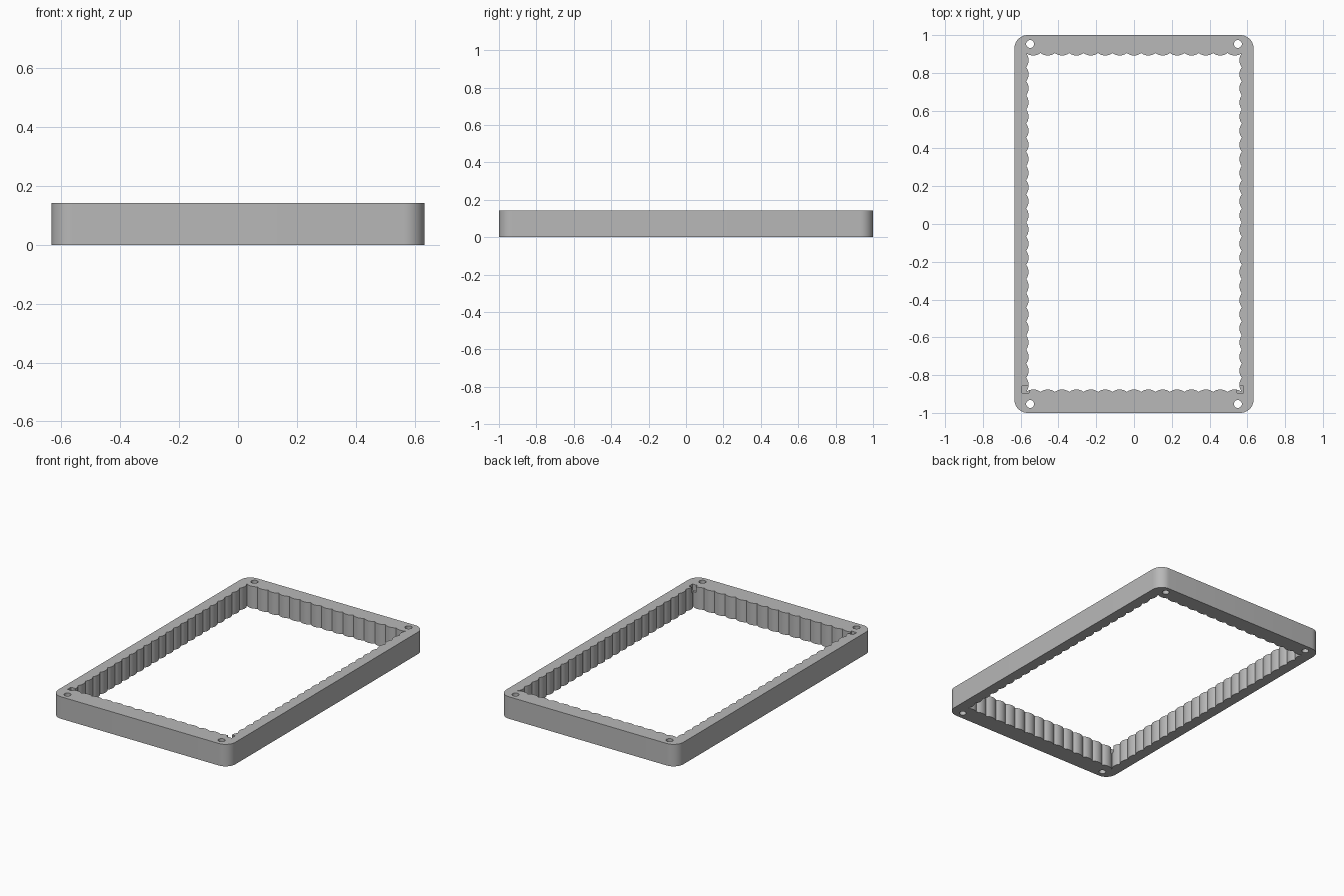
import bpy, bmesh
from math import sin, cos, pi, atan
from mathutils import Vector

if "Cube" in bpy.data.objects:
    bpy.data.objects.remove(bpy.data.objects["Cube"])

HEIGHT = 0.142
HALF_X, HALF_Y, CORNER = 0.633, 1.0, 0.07
IN_X, IN_BACK, IN_FRONT = 0.571, 0.905, -0.889
SAG = 0.013

mat = bpy.data.materials.new("plain grey")
mat.use_nodes = True
grey = (0.48, 0.48, 0.48, 1)
mat.diffuse_color = grey
mat.node_tree.nodes["Principled BSDF"].inputs["Base Color"].default_value = grey


def arc(cx, cy, r, start, sweep, steps):
    return [(cx + r * cos(start + sweep * i / steps),
             cy + r * sin(start + sweep * i / steps)) for i in range(steps + 1)]


def scalloped(a, b, count, steps=8):
    """Row of rounded bumps from a to b, bulging to the left of travel."""
    a, b = Vector(a), Vector(b)
    chord = (b - a) / count
    side = Vector((-chord.y, chord.x)).normalized()
    half = chord.length / 2
    radius = (half ** 2 + SAG ** 2) / (2 * SAG)
    angle = 2 * atan(SAG / half)
    points = []
    for i in range(count):
        centre = a + chord * (i + 0.5) + side * (SAG - radius)
        for j in range(steps):
            t = -angle + 2 * angle * j / steps
            points.append(centre + chord.normalized() * radius * sin(t) + side * radius * cos(t))
    return points


# Outlines: rounded outside, scalloped opening, screw holes
outer = []
for k, (sx, sy) in enumerate([(1, 1), (-1, 1), (-1, -1), (1, -1)]):
    outer += arc(sx * (HALF_X - CORNER), sy * (HALF_Y - CORNER), CORNER, k * pi / 2, pi / 2, 10)

inside = [(-IN_X, IN_FRONT), (IN_X, IN_FRONT), (IN_X, IN_BACK), (-IN_X, IN_BACK)]
opening = []
for k, count in enumerate([15, 24, 15, 24]):
    opening += scalloped(inside[k], inside[(k + 1) % 4], count)

holes = [arc(sx * 0.55, sy * 0.953, 0.021, 0, 2 * pi, 24)[:-1]
         for sx in (-1, 1) for sy in (-1, 1)]

# Flat sheet between the outlines, thickened into the frame
bm = bmesh.new()
for loop in [outer, opening] + holes:
    verts = [bm.verts.new((p[0], p[1], HEIGHT / 2)) for p in loop]
    for i, v in enumerate(verts):
        bm.edges.new((v, verts[(i + 1) % len(verts)]))
bmesh.ops.triangle_fill(bm, edges=bm.edges[:], use_beauty=True, normal=(0, 0, 1))
mesh = bpy.data.meshes.new("frame")
bm.to_mesh(mesh)
bm.free()
frame = bpy.data.objects.new("frame", mesh)
bpy.context.collection.objects.link(frame)
mesh.materials.append(mat)

thick = frame.modifiers.new("thickness", "SOLIDIFY")
thick.thickness = HEIGHT
thick.offset = 0

# Small square pockets in the two front inner corners
depth = 0.04
for name, x in (("left_pocket_cutter", 0.562), ("right_pocket_cutter", -0.574)):
    bpy.ops.mesh.primitive_cube_add(size=1, location=(x, -0.876, HEIGHT))
    cutter = bpy.context.object
    cutter.name = name
    cutter.scale = (0.036, 0.036, 2 * depth)
    cutter.hide_render = True
    cutter.hide_set(True)
    cut = frame.modifiers.new(name, "BOOLEAN")
    cut.operation = "DIFFERENCE"
    cut.solver = "EXACT"
    cut.object = cutter

# Apply the modifiers, then smooth the curved walls
bpy.ops.object.select_all(action="DESELECT")
frame.select_set(True)
bpy.context.view_layer.objects.active = frame
for modifier in list(frame.modifiers):
    bpy.ops.object.modifier_apply(modifier=modifier.name)
for name in ("left_pocket_cutter", "right_pocket_cutter"):
    bpy.data.objects.remove(bpy.data.objects[name])
bpy.ops.object.shade_smooth_by_angle(angle=pi / 6)
